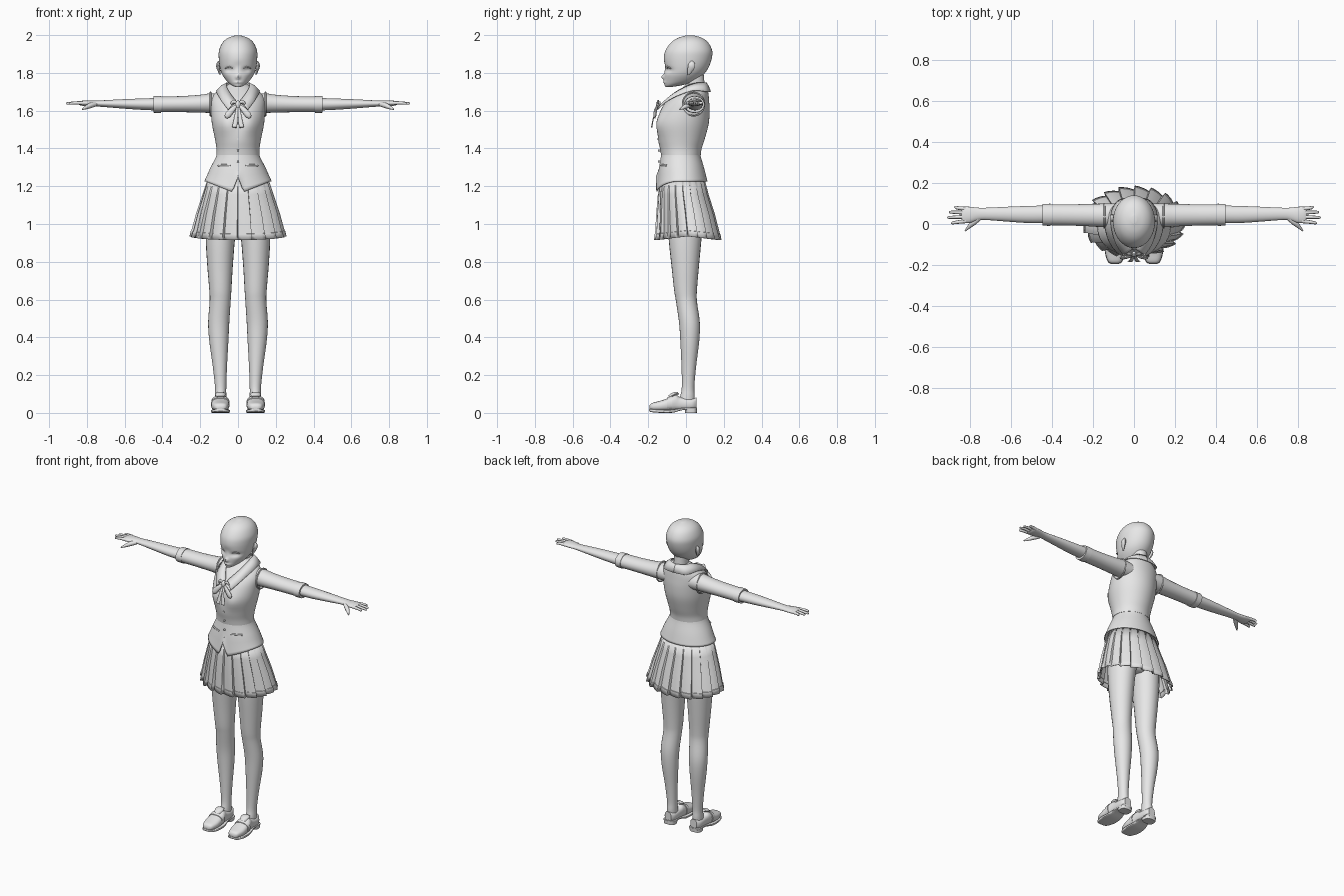
import bpy, bmesh, math
from mathutils import Vector

GREY = bpy.data.materials.new("plain_grey")
GREY.diffuse_color = (0.8, 0.8, 0.8, 1)


def finish(name, bm, mirror=False, thick=0, angle=45):
    """Turn a bmesh into a shaded object, optionally mirrored in x and thickened."""
    bmesh.ops.recalc_face_normals(bm, faces=bm.faces[:])
    me = bpy.data.meshes.new(name)
    bm.to_mesh(me)
    bm.free()
    me.materials.append(GREY)
    me.shade_smooth()
    me.set_sharp_from_angle(angle=math.radians(angle))
    ob = bpy.data.objects.new(name, me)
    bpy.context.collection.objects.link(ob)
    if thick:
        s = ob.modifiers.new("thickness", 'SOLIDIFY')
        s.thickness, s.offset = thick, 0
    if mirror:
        ob.modifiers.new("mirror", 'MIRROR').use_mirror_merge = False
    return ob


def spline(pts, steps):
    """Catmull-Rom interpolation of tuples."""
    out = []
    for i in range(len(pts) - 1):
        a, b, c, d = (Vector(pts[min(max(k, 0), len(pts) - 1)]) for k in range(i - 1, i + 3))
        for s in range(steps):
            t = s / steps
            out.append(0.5 * (2 * b + (c - a) * t + (2 * a - 5 * b + 4 * c - d) * t * t
                              + (3 * b - a - 3 * c + d) * t ** 3))
    return out + [Vector(pts[-1])]


def skin(bm, rings, closed=True, caps=True):
    rows = [[bm.verts.new(p) for p in r] for r in rings]
    n = len(rows[0])
    for r, q in zip(rows, rows[1:]):
        for i in range(n if closed else n - 1):
            j = (i + 1) % n
            bm.faces.new((r[i], r[j], q[j], q[i]))
    if caps:
        bm.faces.new(rows[0])
        bm.faces.new(rows[-1])


def loft(name, axis, rings, n=24, steps=4, p=2, warp=None, caps=True, **kw):
    """Rings (t, a0, a1, b0, b1) along an axis; a and b are the two other axes in order."""
    out = []
    for t, a0, a1, b0, b1 in spline(rings, steps):
        ring = []
        for i in range(n):
            c, s = math.cos(i * math.tau / n), math.sin(i * math.tau / n)
            a = (a0 + a1) / 2 + (a1 - a0) / 2 * math.copysign(abs(c) ** (2 / p), c)
            b = (b0 + b1) / 2 + (b1 - b0) / 2 * math.copysign(abs(s) ** (2 / p), s)
            v = Vector({'x': (t, a, b), 'y': (a, t, b), 'z': (a, b, t)}[axis])
            if warp:
                warp(v)
            ring.append(v)
        out.append(ring)
    bm = bmesh.new()
    skin(bm, out, caps=caps)
    return finish(name, bm, **kw)


def body(name, rings, **kw):
    """Symmetric loft from (z, half width, front y, back y)."""
    return loft(name, 'z', [(z, -w, w, f, b) for z, w, f, b in rings], **kw)


def tube(name, pts, radii, flat=(1, 1, 1), steps=4, n=10, **kw):
    """Tapered tube along a path; flat squashes its section in world axes."""
    path, rad = spline(pts, steps), spline([(r, 0) for r in radii], steps)
    rings = []
    for i, c in enumerate(path):
        d = (path[min(i + 1, len(path) - 1)] - path[max(i - 1, 0)]).normalized()
        u = d.cross(Vector((0, 1, 0.01))).normalized()
        w = d.cross(u)
        rings.append([c + Vector(flat) * (rad[i][0] * (u * math.cos(k * math.tau / n) + w * math.sin(k * math.tau / n)))
                      for k in range(n)])
    bm = bmesh.new()
    skin(bm, rings)
    return finish(name, bm, **kw)


def bump(v, x, z, sx, sz):
    return math.exp(-((abs(v.x) - x) / sx) ** 2 - ((v.z - z) / sz) ** 2)


# Head with eye hollows, nose and lips
def face(v):
    if v.y < -0.02:
        v.y += (0.014 * bump(v, 0.045, 1.815, 0.026, 0.014) - 0.016 * bump(v, 0, 1.778, 0.011, 0.013)
                - 0.006 * bump(v, 0, 1.75, 0.02, 0.006) + 0.004 * bump(v, 0, 1.835, 0.03, 0.02))


body("head", [(1.725, .012, -.108, -.08), (1.735, .034, -.113, -.02), (1.755, .058, -.115, .05), (1.79, .083, -.115, .092),
              (1.83, .096, -.114, .12), (1.88, .102, -.117, .137), (1.92, .1, -.108, .138), (1.96, .082, -.08, .118),
              (1.985, .053, -.043, .085), (1.999, .012, .005, .04)], n=64, steps=6, warp=face)
tube("upper_eyelid", [(.022, -.1, 1.818), (.045, -.097, 1.832), (.07, -.08, 1.822)], [.002, .004, .002], mirror=True)
tube("ear", [(.094, .012, 1.79), (.1, .02, 1.81), (.106, .03, 1.84), (.1, .03, 1.862)], [.005, .013, .02, .006],
     flat=(.5, 1, 1), mirror=True)
body("neck", [(1.62, .055, -.03, .11), (1.69, .047, -.005, .105), (1.74, .043, 0, .098), (1.79, .046, -.01, .095)])


# Fitted vest: bodice above the waist, flared lower part with front points
def bust(v):
    if v.y < -0.02:
        v.y += 0.012 * bump(v, 0, 1.53, .03, .06) - 0.01 * bump(v, .07, 1.53, .04, .05)


body("vest_bodice", [(1.365, .115, -.132, .078), (1.4, .114, -.138, .083), (1.45, .122, -.15, .099), (1.53, .138, -.16, .12),
                     (1.6, .143, -.138, .125), (1.655, .142, -.098, .122), (1.695, .12, -.052, .118),
                     (1.725, .075, -.015, .112), (1.74, .048, 0, .1)], n=48, warp=bust)


def points(v):
    w = min(max((1.29 - v.z) / 0.065, 0), 1)
    a = abs(v.x)
    if v.y < -0.02:
        v.z += w * (0.025 - 0.08 * a / 0.03 if a < 0.03 else -0.055 * max(0, 0.17 - a) / 0.14)


body("vest_flare", [(1.39, .108, -.126, .072), (1.36, .112, -.13, .075), (1.29, .147, -.142, .095),
                    (1.225, .176, -.157, .111)], n=96, warp=points, caps=False, thick=.005)
for z in (1.45, 1.39, 1.33, 1.28):
    tube("vest_button", [(0, -.135 - .1 * max(0, z - 1.4), z), (0, -.147 - .1 * max(0, z - 1.4), z)], [.006, .005], n=12)
tube("pocket_edge", [(.04, -.134, 1.31), (.075, -.124, 1.312), (.105, -.104, 1.31)], [.005] * 3, flat=(1, .8, 1), mirror=True)
tube("armhole_trim", [(.145, .04 + .058 * math.cos(a), 1.635 + .062 * math.sin(a))
                      for a in (k * math.tau / 12 for k in range(13))], [.005] * 13, n=6, mirror=True)

# Shirt collar: strip from the nape to the front points
inner = spline([(0, .107, 1.748), (.05, .085, 1.748), (.062, .03, 1.74), (.047, -.052, 1.7), (.006, -.12, 1.645)], 5)
outer = spline([(0, .13, 1.7), (.08, .112, 1.7), (.114, .03, 1.705), (.093, -.085, 1.66), (.052, -.152, 1.605)], 5)
bm = bmesh.new()
skin(bm, [inner, [(a + b) / 2 + Vector((0, 0, .006)) for a, b in zip(inner, outer)], outer], closed=False, caps=False)
finish("collar", bm, mirror=True, thick=.005)

# Ribbon: knot, drooping loops and tails
tube("ribbon_knot", [(0, -.14, 1.65), (0, -.148, 1.635), (0, -.152, 1.615)], [.008, .015, .008], flat=(1, .8, 1))
tube("ribbon_loop", [(.005, -.15, 1.63), (.03, -.16, 1.605), (.055, -.165, 1.575), (.06, -.165, 1.56)],
     [.005, .014, .016, .005], flat=(1, .5, 1), mirror=True)
tube("ribbon_tail", [(.004, -.152, 1.62), (.01, -.17, 1.57), (.018, -.182, 1.512)], [.005, .009, .013],
     flat=(1, .25, 1), mirror=True)
tube("ribbon_top_loop", [(.005, -.148, 1.635), (.022, -.148, 1.648), (.038, -.146, 1.635)], [.004, .01, .004],
     flat=(1, .6, 1), mirror=True)

# Pleated skirt: stepped rings, slightly lower at front and back
pleats, rings = 20, []
for z, w, f, b, amp in ((1.235, .158, -.135, .095, .003), (1.16, .18, -.141, .112, .008), (1.06, .21, -.146, .142, .013),
                        (.965, .233, -.148, .164, .018), (.964, .236, -.15, .167, .018), (.935, .242, -.152, .171, .019)):
    ring = []
    for k in range(pleats):
        for frac, lift in ((0, 0), (.35, .45), (.7, .8), (.93, 1)):
            t = (k + frac) / pleats * math.tau
            x = (w + amp * (lift - .3)) * math.cos(t)
            y = (f + b) / 2 + ((b - f) / 2 + amp * (lift - .2)) * math.sin(t)
            drop = 0.02 * (1.235 - z) / 0.3 * abs(math.sin(t))
            ring.append(Vector((x, y, z - drop)))
    rings.append(ring)
bm = bmesh.new()
skin(bm, rings, caps=False)
finish("pleated_skirt", bm, thick=.004, angle=30)

# Hips and legs
body("hips", [(1.23, .14, -.12, .08), (1.12, .158, -.115, .095), (1.03, .15, -.1, .09), (.985, .06, -.05, .05)])
loft("leg", 'z', [(1.09, .02, .16, -.1, .09), (1.0, .008, .17, -.097, .088), (.9, .018, .17, -.09, .08),
                  (.77, .028, .162, -.076, .068), (.65, .035, .152, -.063, .058), (.59, .039, .15, -.053, .058),
                  (.48, .046, .158, -.037, .073), (.38, .051, .152, -.03, .07), (.25, .058, .134, -.024, .054),
                  (.14, .062, .122, -.022, .044), (.09, .062, .122, -.03, .046), (.04, .062, .122, -.04, .045)], mirror=True)

# Loafers
loft("shoe_upper", 'y', [(-.194, .08, .106, .02, .036), (-.183, .06, .126, .014, .051), (-.14, .047, .14, .01, .063),
                         (-.09, .047, .14, .01, .08), (-.055, .052, .134, .012, .096), (-.03, .054, .131, .014, .084),
                         (.03, .057, .129, .016, .076), (.055, .07, .115, .02, .082)], p=2.6, mirror=True)
loft("shoe_sole", 'y', [(-.196, .078, .108, .01, .022), (-.183, .057, .129, .004, .02), (-.13, .043, .143, 0, .018),
                        (-.07, .045, .14, .001, .018), (-.02, .054, .131, .014, .026), (.04, .053, .132, .016, .028),
                        (.058, .068, .118, .016, .028)], p=5, mirror=True)
loft("shoe_heel", 'z', [(0, .056, .13, -.004, .057), (.024, .054, .132, -.008, .059)], p=3, mirror=True)
loft("shoe_strap", 'y', [(-.1, .044, .143, .012, .08), (-.075, .045, .142, .012, .091)], p=2.6, steps=2, mirror=True)
tube("shoe_tongue", [(.093, -.085, .085), (.093, -.06, .1), (.093, -.04, .105)], [.02, .028, .022],
     flat=(1, 1, .3), mirror=True)

# Sleeves, forearms and hands
loft("sleeve", 'x', [(.08, -.005, .1, 1.59, 1.685), (.14, -.015, .1, 1.588, 1.692), (.2, -.012, .098, 1.59, 1.684),
                     (.3, -.008, .096, 1.592, 1.677), (.41, -.006, .096, 1.592, 1.675)], mirror=True)
loft("sleeve_cuff", 'x', [(.408, -.009, .099, 1.588, 1.678), (.447, -.008, .098, 1.589, 1.677)], steps=1, mirror=True)
loft("forearm", 'x', [(.43, .004, .09, 1.601, 1.667), (.52, .005, .088, 1.605, 1.664), (.62, .012, .084, 1.612, 1.66),
                      (.73, .02, .079, 1.621, 1.654), (.765, .017, .08, 1.623, 1.653), (.8, .006, .084, 1.624, 1.654),
                      (.83, .006, .084, 1.627, 1.652), (.842, .014, .078, 1.632, 1.648)], mirror=True)
for label, y, tip in (("index", .014, .893), ("middle", .035, .91), ("ring", .055, .903), ("little", .074, .878)):
    bend = (y - .045) * 0.15
    tube(label + "_finger", [(.82, y, 1.64), (.86, y + bend, 1.641), (tip - .006, y + 2 * bend, 1.638), (tip, y + 2 * bend, 1.637)],
         [.01, .0085, .0065, .002], n=8, mirror=True)
tube("thumb", [(.755, .03, 1.635), (.782, .008, 1.627), (.808, -.016, 1.615), (.825, -.034, 1.607)],
     [.013, .014, .009, .003], n=8, mirror=True)
